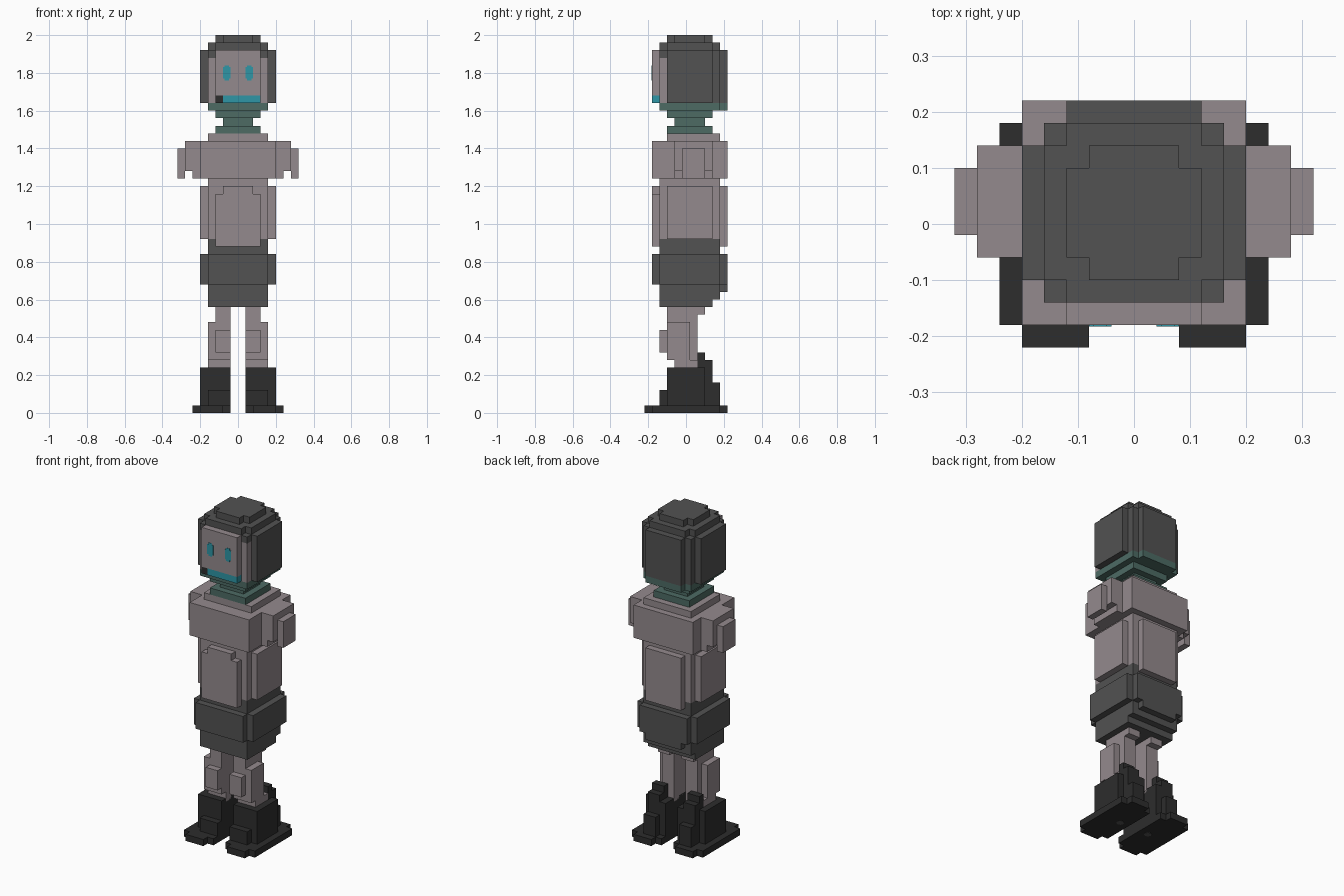
import bpy, bmesh, math
from mathutils import Matrix, Vector

cube = bpy.data.objects.get("Cube")
if cube:
    bpy.data.objects.remove(cube, do_unlink=True)


def material(name, rgb):
    lin = [((c / 255 + 0.055) / 1.055) ** 2.4 for c in rgb] + [1.0]
    m = bpy.data.materials.new(name)
    m.use_nodes = True
    m.diffuse_color = lin
    bsdf = next(n for n in m.node_tree.nodes if n.type == 'BSDF_PRINCIPLED')
    bsdf.inputs["Base Color"].default_value = lin
    return m


SKIN = material("mauve grey", (148, 138, 141))
DARK = material("dark grey", (82, 82, 82))
BLACK = material("near black", (45, 45, 45))
TEAL = material("muted teal", (77, 107, 100))
BLUE = material("bright cyan", (46, 150, 166))


def finish(name, bm, mat):
    me = bpy.data.meshes.new(name)
    bm.to_mesh(me)
    bm.free()
    me.materials.append(mat)
    ob = bpy.data.objects.new(name, me)
    bpy.context.collection.objects.link(ob)
    return ob


def blocks(name, mat, boxes, mirror=False):
    """Join boxes (x0, x1, y0, y1, z0, z1); mirrored copies become the right side."""
    for side in ((1, -1) if mirror else (1,)):
        bm = bmesh.new()
        for x0, x1, y0, y1, z0, z1 in boxes:
            c = Vector((side * (x0 + x1) / 2, (y0 + y1) / 2, (z0 + z1) / 2))
            size = Matrix.Diagonal((x1 - x0, y1 - y0, z1 - z0, 1))
            bmesh.ops.create_cube(bm, size=1, matrix=Matrix.Translation(c) @ size)
        finish((("left_" if side > 0 else "right_") if mirror else "") + name, bm, mat)


def tier(hx, y0, y1, z0, z1):
    return (-hx, hx, y0, y1, z0, z1)


# Head covering: stepped shell with a rounded crown
blocks("hood", DARK, [
    tier(.08, -.10, .14, 1.96, 2.0), tier(.12, -.06, .10, 1.96, 2.0),
    tier(.16, -.10, .14, 1.92, 1.96), tier(.12, -.14, .18, 1.92, 1.96),
    tier(.20, -.10, .14, 1.64, 1.92), tier(.16, -.10, .18, 1.64, 1.92),
    tier(.12, .18, .22, 1.64, 1.92),
    (.12, .16, -.14, -.10, 1.88, 1.92), (-.16, -.12, -.14, -.10, 1.88, 1.92)])

# Face, with the mouth row set into its lower edge
blocks("face", SKIN, [tier(.12, -.18, -.14, 1.68, 1.92),
                      tier(.16, -.14, -.10, 1.64, 1.88),
                      tier(.12, -.14, -.10, 1.88, 1.92)])
blocks("mouth", BLUE, [(-.08, .12, -.18, -.14, 1.64, 1.68)])
blocks("mouth_corner", BLACK, [(-.12, -.08, -.18, -.14, 1.64, 1.68)])
blocks("eye", BLUE, [(.04, .08, -.183, -.18, 1.77, 1.83),
                     (.048, .072, -.183, -.18, 1.76, 1.84)], mirror=True)

# Neck and collar
blocks("neck", TEAL, [
    tier(.16, -.14, .18, 1.60, 1.64), tier(.12, .18, .22, 1.60, 1.64),
    tier(.12, -.10, .14, 1.56, 1.60), tier(.08, -.06, .10, 1.52, 1.56),
    tier(.12, -.10, .14, 1.48, 1.52)])

# Torso
blocks("chest", SKIN, [tier(.16, -.10, .18, 1.44, 1.48),
                       tier(.20, -.18, .22, 1.24, 1.44),
                       tier(.16, -.14, .18, 1.20, 1.24)])
blocks("belly", SKIN, [
    tier(.20, -.10, .14, .92, 1.20), tier(.16, -.14, .18, .92, 1.20),
    tier(.12, -.18, -.14, .88, 1.16), tier(.08, -.18, -.14, 1.16, 1.20),
    tier(.12, .18, .22, .88, 1.20)])

# Short arms
blocks("arm", SKIN, [(.20, .24, -.06, .14, 1.24, 1.44),
                     (.24, .28, -.06, .14, 1.28, 1.44),
                     (.28, .32, -.02, .10, 1.24, 1.40)], mirror=True)

# Hips
blocks("hips", DARK, [
    tier(.16, -.14, .18, .84, .92),
    tier(.20, -.14, .18, .68, .84), tier(.16, -.18, .22, .68, .84),
    tier(.12, .18, .22, .64, .68), tier(.16, -.14, .14, .56, .68),
    tier(.16, .14, .18, .60, .68)])

# Legs with knee pads
blocks("leg", SKIN, [
    (.04, .12, -.10, .10, .52, .58), (.04, .12, -.10, .06, .28, .52),
    (.12, .16, -.10, .02, .28, .48), (.04, .12, -.14, -.10, .32, .44),
    (.04, .16, -.06, .06, .22, .28)], mirror=True)

# Boots: shaft, toe, heel and sole
blocks("boot", BLACK, [
    (.04, .20, -.10, .10, .04, .24), (.04, .16, -.14, -.10, .04, .12),
    (.04, .16, .10, .14, .04, .24), (.08, .16, .06, .10, .24, .32),
    (.08, .16, .10, .14, .24, .28), (.08, .16, .14, .18, .04, .16),
    (.04, .24, -.18, .18, 0, .04), (.08, .20, -.22, .22, 0, .04)], mirror=True)

# Small studs under the soles
for side, label in ((1, "left"), (-1, "right")):
    bm = bmesh.new()
    bmesh.ops.create_cone(bm, cap_ends=True, segments=8, radius1=.022, radius2=.022,
                          depth=.002, matrix=Matrix.Translation((side * .10, 0, 0)))
    finish(label + "_sole_stud", bm, DARK)
